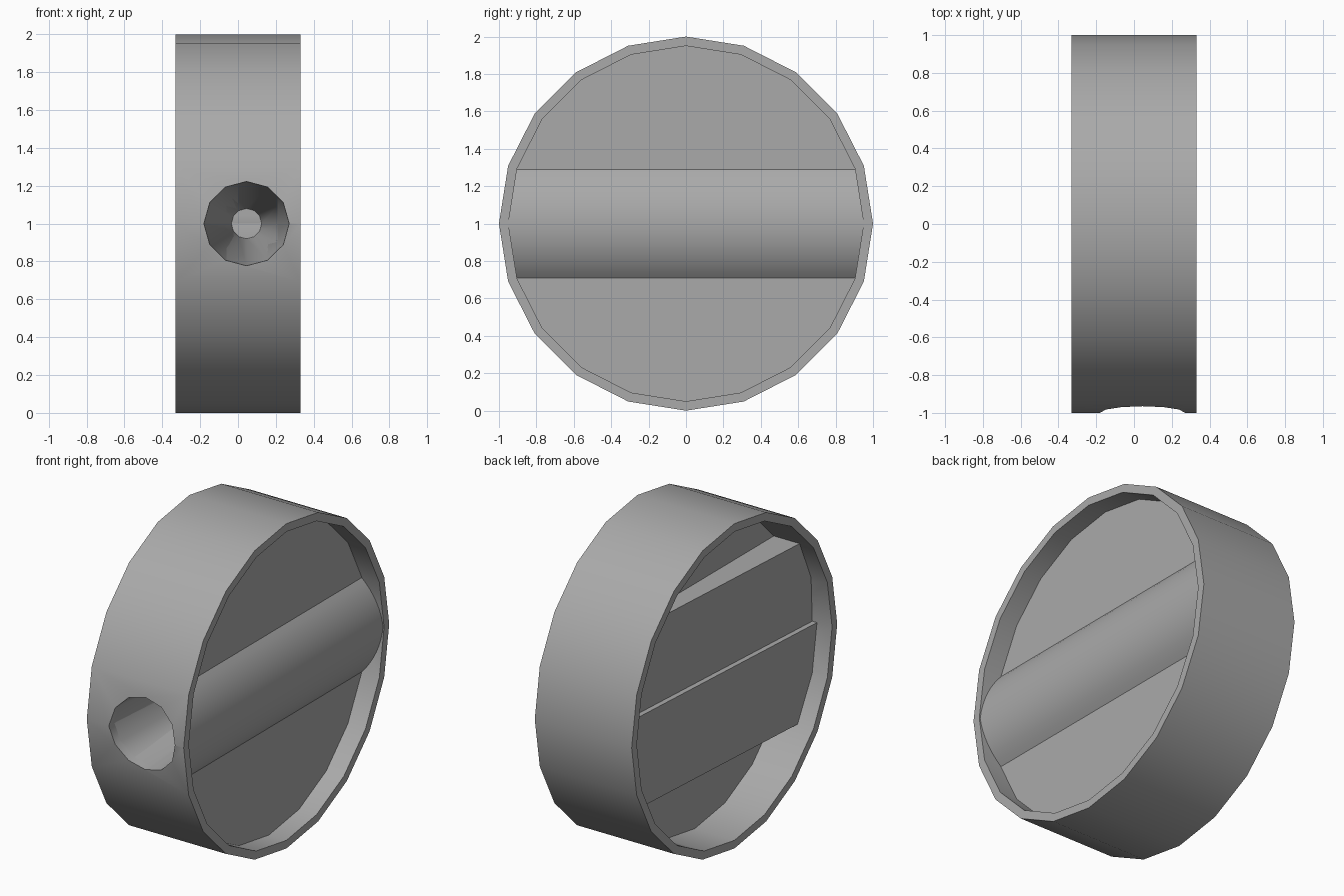
import bpy, bmesh, math
from mathutils import Matrix, Vector

if "Cube" in bpy.data.objects:
    bpy.data.objects.remove(bpy.data.objects["Cube"], do_unlink=True)

SIDES, HALF, CENTRE = 20, 0.33, 1.0

grey = bpy.data.materials.new("plain grey")
grey.use_nodes = True
grey.diffuse_color = (0.4, 0.4, 0.4, 1)
grey.node_tree.nodes["Principled BSDF"].inputs["Base Color"].default_value = (0.4, 0.4, 0.4, 1)


def finish(bm, name, helper=False):
    bmesh.ops.recalc_face_normals(bm, faces=bm.faces)
    mesh = bpy.data.meshes.new(name)
    bm.to_mesh(mesh)
    bm.free()
    obj = bpy.data.objects.new(name, mesh)
    bpy.context.collection.objects.link(obj)
    mesh.materials.append(grey)
    if helper:
        obj.hide_render = True
        obj.display_type = 'WIRE'
    return obj


def cylinder(name, axis, start, end, r1, r2, sides, offset_x=0, helper=False):
    """Cylinder or cone lying along the x or y axis, at mid height."""
    bm = bmesh.new()
    bmesh.ops.create_cone(bm, cap_ends=True, segments=sides, radius1=r1,
                          radius2=r2, depth=end - start)
    mid = (start + end) / 2
    if axis == 'X':
        turn, place = Matrix.Rotation(math.pi / 2, 4, 'Y'), Vector((mid, 0, CENTRE))
    else:
        turn, place = Matrix.Rotation(-math.pi / 2, 4, 'X'), Vector((offset_x, mid, CENTRE))
    bm.transform(Matrix.Translation(place) @ turn)
    return finish(bm, name, helper)


def loft(name, front, back):
    """Solid between two (x, height) outlines at the front and back."""
    bm = bmesh.new()
    a, b = [[bm.verts.new((x, y, CENTRE + h)) for x, h in outline]
            for y, outline in ((-1, front), (1, back))]
    n = len(a)
    bm.faces.new(a)
    bm.faces.new(b[::-1])
    for i in range(n):
        j = (i + 1) % n
        bm.faces.new((a[i], b[i], b[j], a[j]))
    return finish(bm, name)


def boolean(obj, cutter, operation):
    mod = obj.modifiers.new(operation.lower(), 'BOOLEAN')
    mod.object, mod.operation, mod.solver = cutter, operation, 'EXACT'


# Outer rim: a rectangle spun around the x axis
bm = bmesh.new()
rect = [bm.verts.new((x, y, CENTRE)) for x, y in
        ((-HALF, -1), (HALF, -1), (HALF, -0.95), (-HALF, -0.95))]
edges = [bm.edges.new((rect[i], rect[(i + 1) % 4])) for i in range(4)]
bmesh.ops.spin(bm, geom=rect + edges, cent=(0, 0, CENTRE), axis=(1, 0, 0),
               angle=math.tau, steps=SIDES, use_merge=True)
bmesh.ops.remove_doubles(bm, verts=bm.verts, dist=0.0001)
rim = finish(bm, "outer_rim")

# Recessed middle plate
plate = cylinder("middle_plate", 'X', -0.06, 0.21, 0.97, 0.97, SIDES)

# Rounded ridge on the left side: a shallow arc
chord, rise = 0.29, 0.113
radius = (chord ** 2 + rise ** 2) / (2 * rise)
sweep = math.asin(chord / radius)
arc = [(0.21 + rise - radius + radius * math.cos(t), radius * math.sin(t))
       for t in (sweep * (i / 8 - 1) for i in range(17))]
outline = [(0.15, -chord)] + arc + [(0.15, chord)]
ridge = loft("rounded_ridge", outline, outline)

# Stepped, tapering housing on the right side
front = [(0, 0.558), (-0.25, 0.558), (-0.198, 0), (-0.23, 0), (-0.236, -0.558), (0, -0.558)]
back = [(x + 0.124 if x else x, h) for x, h in front]
housing = loft("stepped_housing", front, back)

# Trim the ridge and housing to the rim, then bore the tapering hole
trim = cylinder("trim_helper", 'X', -0.5, 0.5, 0.97, 0.97, SIDES, helper=True)
bore = cylinder("bore_helper", 'Y', -1.05, 0.95, 0.229, 0.08, 12, 0.045, helper=True)
for part in (ridge, housing):
    boolean(part, trim, 'INTERSECT')
for part in (rim, plate, ridge, housing):
    boolean(part, bore, 'DIFFERENCE')

# Apply the cuts and shade smooth with sharp edges kept
for part in (rim, plate, ridge, housing):
    bpy.ops.object.select_all(action='DESELECT')
    part.select_set(True)
    bpy.context.view_layer.objects.active = part
    for mod in list(part.modifiers):
        bpy.ops.object.modifier_apply(modifier=mod.name)
    bpy.ops.object.shade_smooth_by_angle(angle=math.radians(32))
for helper in (trim, bore):
    bpy.data.objects.remove(helper, do_unlink=True)
